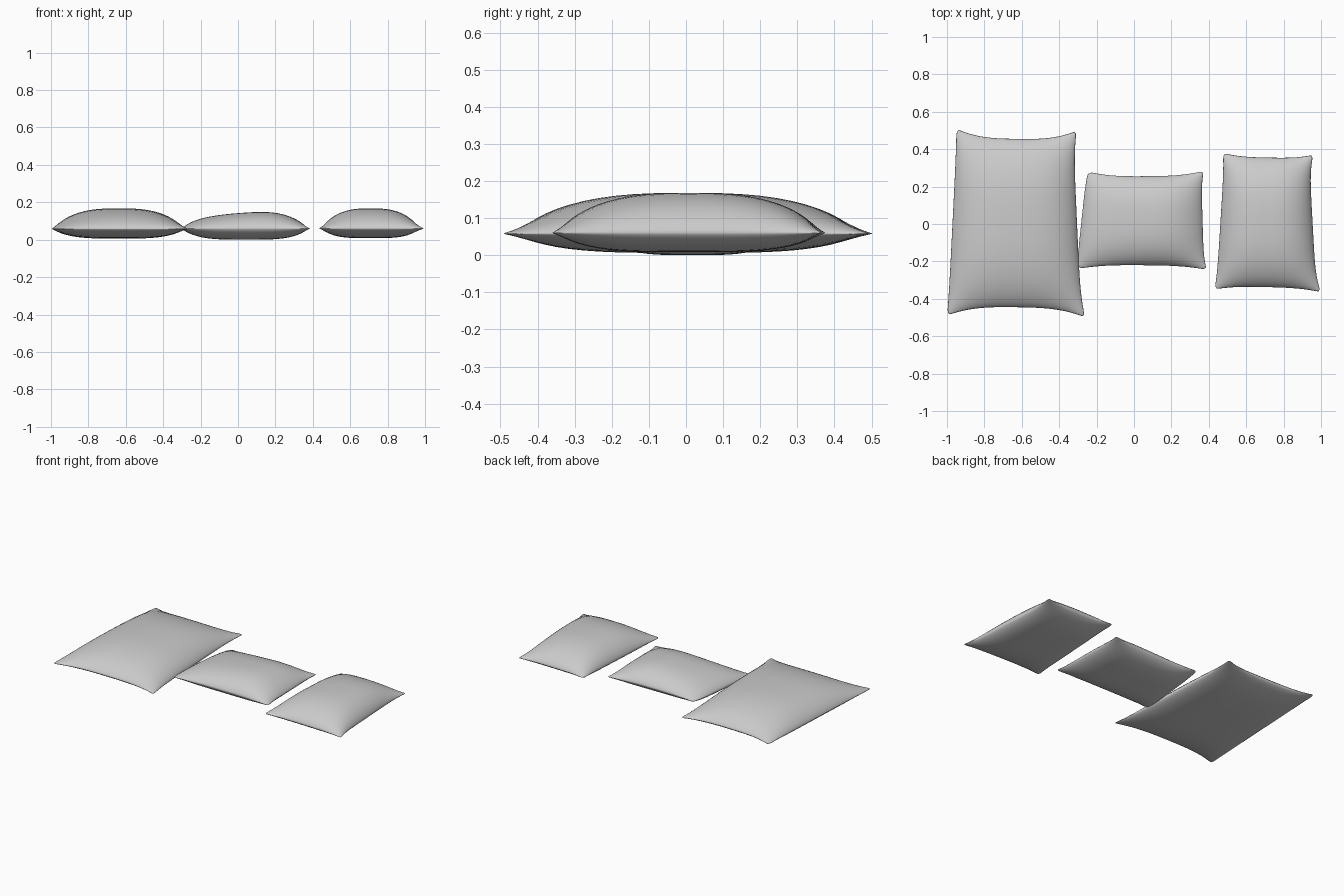
import bpy, bmesh, math

cube = bpy.data.objects.get("Cube")
if cube:
    bpy.data.objects.remove(cube, do_unlink=True)

fabric = bpy.data.materials.new("pale grey fabric")
fabric.use_nodes = True
colour = (0.6, 0.6, 0.6, 1)
fabric.diffuse_color = colour
fabric.node_tree.nodes["Principled BSDF"].inputs["Base Color"].default_value = colour

N = 28  # grid divisions per side


def mix(a, b, t):
    return a + (b - a) * t


def bulge(u, v, power):
    """Fullness of the stuffing: one at the middle, zero on the seam."""
    return (max(0, 1 - abs(u) ** power) * max(0, 1 - abs(v) ** power)) ** 0.68


def pillow(name, corners, pinch, seam, top, bottom, lean=0):
    """Corners run front left, front right, back right, back left in plan.
    Pinch pulls in the left, right, front and back seams."""
    fl, fr, br, bl = corners
    left, right, front, back = pinch
    bm = bmesh.new()

    def point(i, j, side):
        u = math.sin(math.pi * (i / N - 0.5))
        v = math.sin(math.pi * (j / N - 0.5))
        s, t = (u + 1) / 2, (v + 1) / 2
        x = mix(mix(fl[0], fr[0], s), mix(bl[0], br[0], s), t)
        y = mix(mix(fl[1], fr[1], s), mix(bl[1], br[1], s), t)
        # seams drawn in between the pointed corners
        x += mix(left, -right, s) * (1 - abs(v) ** 5)
        y += mix(front, -back, t) * (1 - abs(u) ** 3)
        # blunt the corner tips
        tip = 0.012 * abs(u * v) ** 40
        x -= math.copysign(tip, u)
        y -= math.copysign(tip, v)
        if side > 0:
            h = (top - seam) * bulge(u, v, 2.7) * (1 + lean * u * (1 - u * u))
        else:
            h = (bottom - seam) * bulge(u, v, 3.6)
        return x, y, seam + h

    # upper and lower skins share the seam vertices
    upper = {(i, j): bm.verts.new(point(i, j, 1))
             for i in range(N + 1) for j in range(N + 1)}
    lower = {(i, j): upper[i, j] if i in (0, N) or j in (0, N)
             else bm.verts.new(point(i, j, -1)) for i, j in upper}
    for i in range(N):
        for j in range(N):
            ring = ((i, j), (i + 1, j), (i + 1, j + 1), (i, j + 1))
            bm.faces.new([upper[k] for k in ring])
            bm.faces.new([lower[k] for k in reversed(ring)])
    for f in bm.faces:
        f.smooth = True
    mesh = bpy.data.meshes.new(name)
    bm.to_mesh(mesh)
    bm.free()
    mesh.materials.append(fabric)
    obj = bpy.data.objects.new(name, mesh)
    bpy.context.collection.objects.link(obj)
    return obj


pillow("large_pillow",
       ((-1.0, -0.49), (-0.26, -0.5), (-0.305, 0.5), (-0.95, 0.51)),
       (0.005, 0.022, 0.05, 0.05), 0.058, 0.168, 0.006)
pillow("middle_pillow",
       ((-0.3, -0.24), (0.39, -0.245), (0.375, 0.285), (-0.245, 0.28)),
       (-0.008, 0.016, 0.022, 0.027), 0.06, 0.145, 0.0, lean=0.25)
pillow("small_pillow",
       ((0.43, -0.35), (1.0, -0.365), (0.96, 0.37), (0.475, 0.38)),
       (0.01, 0.025, 0.02, 0.02), 0.06, 0.168, 0.008)
